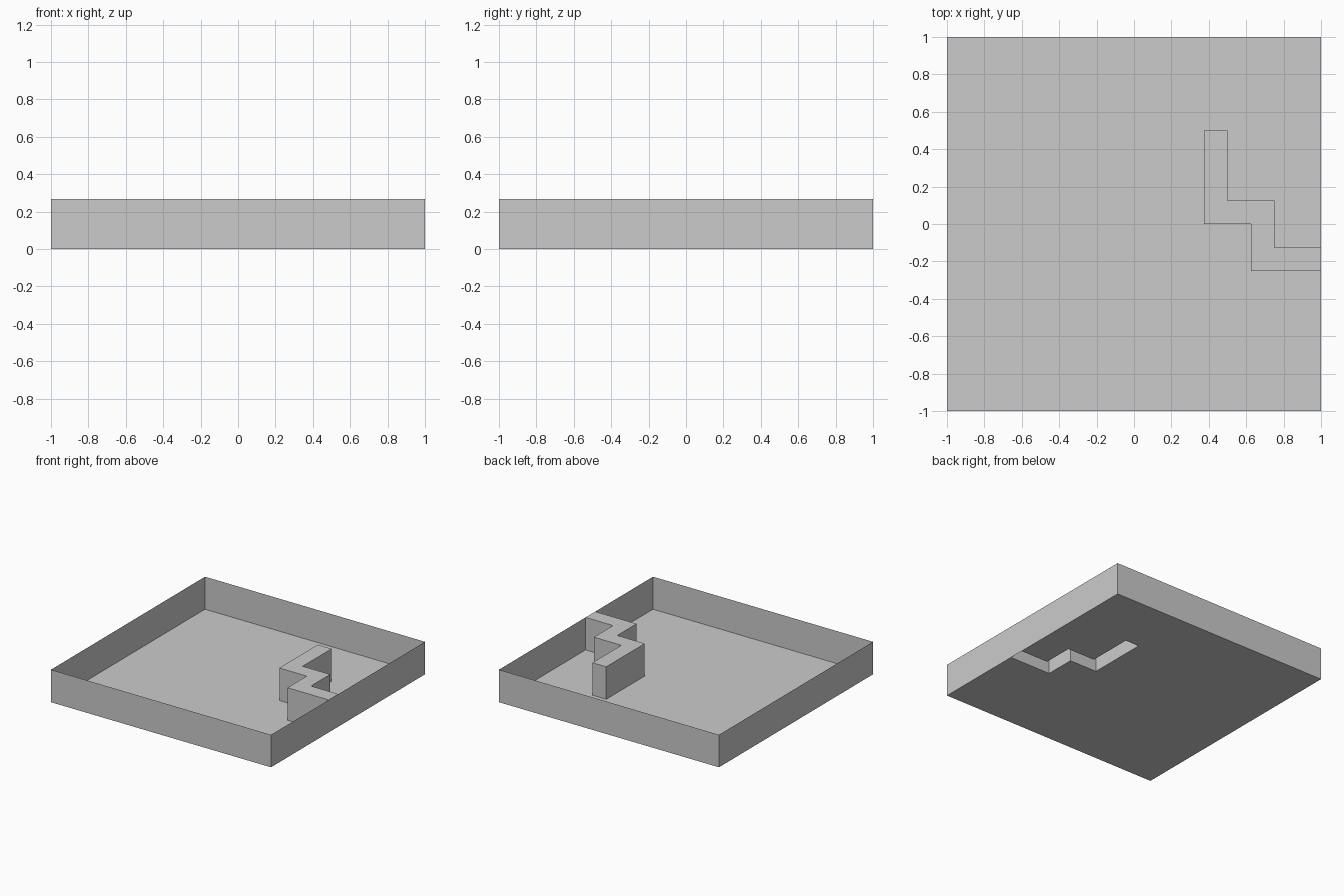
import bpy

if "Cube" in bpy.data.objects:
    bpy.data.objects.remove(bpy.data.objects["Cube"])

HEIGHT = 0.267

# Stepped outline of the raised ridge, from right edge and back again
STEPS = [(1, -0.25), (0.625, -0.25), (0.625, 0), (0.375, 0), (0.375, 0.5),
         (0.5, 0.5), (0.5, 0.125), (0.75, 0.125), (0.75, -0.125), (1, -0.125)]
SQUARE = [(1, 1), (-1, 1), (-1, -1), (1, -1)]


def make(name, verts, faces):
    mesh = bpy.data.meshes.new(name)
    mesh.from_pydata(verts, [], faces)
    mesh.update()
    obj = bpy.data.objects.new(name, mesh)
    bpy.context.collection.objects.link(obj)
    return obj


def sheet(name, outline, z):
    return make(name, [(x, y, z) for x, y in outline], [range(len(outline))])


def wall(name, path, closed=False):
    n = len(path)
    verts = [(x, y, z) for z in (0, HEIGHT) for x, y in path]
    faces = [(i, (i + 1) % n, (i + 1) % n + n, i + n)
             for i in range(n if closed else n - 1)]
    return make(name, verts, faces)


# Thin outer rim
wall("rim", SQUARE, closed=True)

# Floor with the ridge footprint left open
sheet("floor", STEPS + SQUARE, 0)

# Hollow ridge: sides and top, ending against the right rim
wall("ridge_sides", STEPS[::-1])
sheet("ridge_top", STEPS[::-1], HEIGHT)
